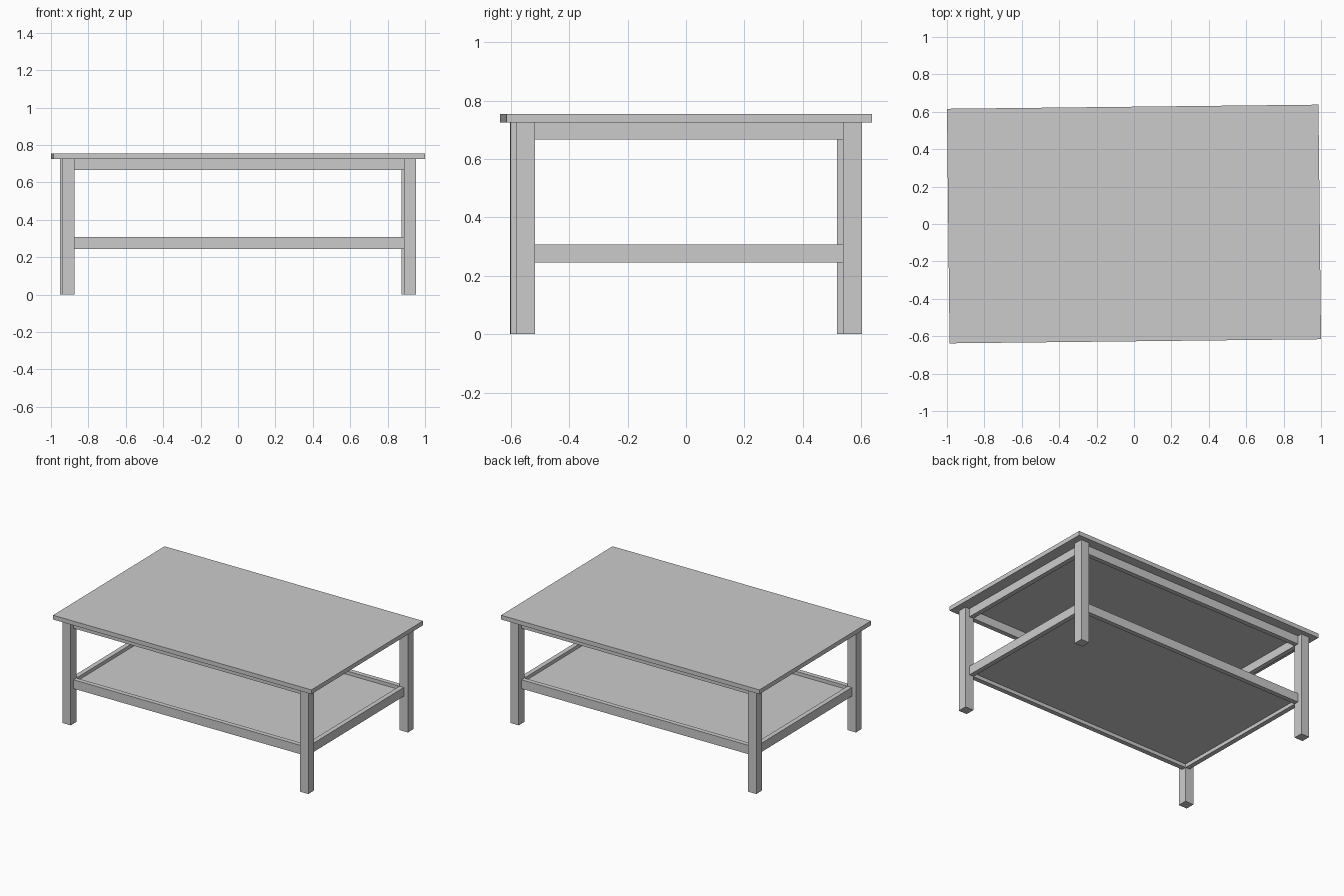
import bpy
from mathutils import Matrix

if "Cube" in bpy.data.objects:
    bpy.data.objects.remove(bpy.data.objects["Cube"])

TURN = Matrix.Rotation(0.0111, 4, 'Z')  # the whole table sits slightly turned


def box(name, x, y, z):
    """Box from (min, max) ranges, turned with the table."""
    bpy.ops.mesh.primitive_cube_add(size=1)
    ob = bpy.context.object
    ob.name = name
    ranges = (x, y, z)
    size = [b - a for a, b in ranges]
    centre = [(a + b) / 2 for a, b in ranges]
    ob.data.transform(TURN @ Matrix.Translation(centre) @ Matrix.Diagonal((*size, 1)))
    return ob


LEG_X = (0.8805, 0.9455)
LEG_Y = (0.5275, 0.5925)
RAIL = 0.033            # rail thickness, flush with the inner leg faces
TOP_Z = (0.725, 0.755)


def side(rng, s):
    return tuple(sorted((s * rng[0], s * rng[1])))


# Table top
box("table_top", (-0.993, 0.993), (-0.627, 0.627), TOP_Z)

# Four legs
for sy, fb in ((-1, "front"), (1, "back")):
    for sx, lr in ((-1, "left"), (1, "right")):
        box(f"{fb}_{lr}_leg", side(LEG_X, sx), side(LEG_Y, sy), (0, TOP_Z[0]))

# Upper aprons and lower shelf rails
ix, iy = LEG_X[0], LEG_Y[0]
for part, z in (("apron", (0.667, TOP_Z[0])), ("shelf_rail", (0.245, 0.307))):
    for s, fb, lr in ((-1, "front", "left"), (1, "back", "right")):
        box(f"{fb}_{part}", (-ix, ix), side((iy, iy + RAIL), s), z)
        box(f"{lr}_{part}", side((ix, ix + RAIL), s), (-iy, iy), z)

# Shelf panel, recessed between the rails
box("shelf_panel", (-ix, ix), (-iy, iy), (0.27, 0.283))
